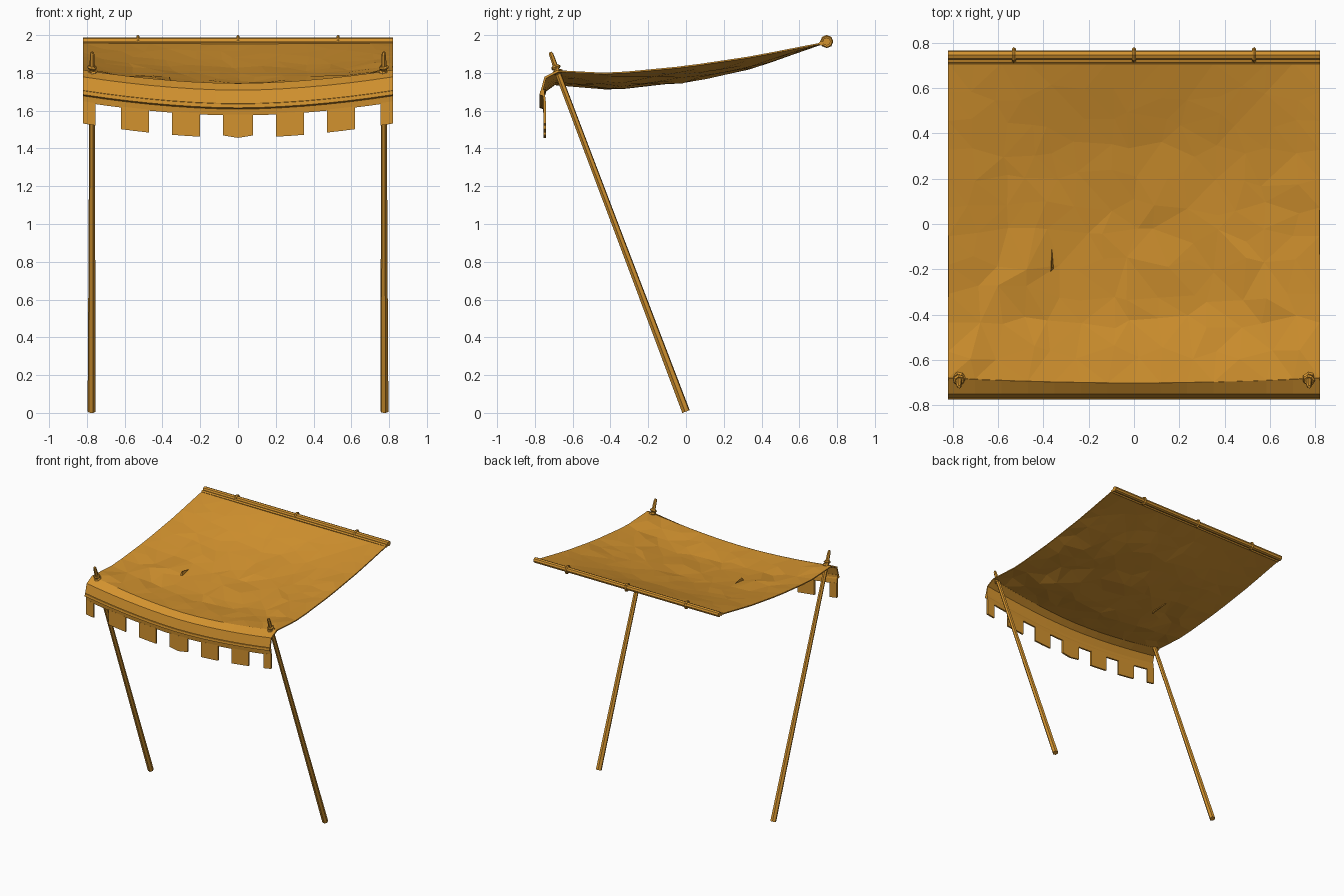
import bpy, bmesh, math, random
from mathutils import Vector

cube = bpy.data.objects.get("Cube")
if cube:
    bpy.data.objects.remove(cube, do_unlink=True)

random.seed(4)
HALF = 0.82

ochre = bpy.data.materials.new("ochre cloth and wood")
ochre.use_nodes = True
COLOUR = (0.65, 0.29, 0.028, 1)
ochre.diffuse_color = COLOUR
ochre.node_tree.nodes["Principled BSDF"].inputs["Base Color"].default_value = COLOUR


def add_object(name, bm):
    bmesh.ops.recalc_face_normals(bm, faces=bm.faces)
    mesh = bpy.data.meshes.new(name)
    bm.to_mesh(mesh)
    bm.free()
    obj = bpy.data.objects.new(name, mesh)
    bpy.context.collection.objects.link(obj)
    mesh.materials.append(ochre)
    return obj


def loft(name, rows, closed=False, triangulate=False):
    """Skin a list of equally long point rows."""
    bm = bmesh.new()
    grid = [[bm.verts.new(p) for p in row] for row in rows]
    n = len(grid[0])
    for a, b in zip(grid, grid[1:]):
        for i in range(n if closed else n - 1):
            j = (i + 1) % n
            bm.faces.new((a[i], a[j], b[j], b[i]))
    if closed:
        bm.faces.new(grid[0])
        bm.faces.new(grid[-1])
    if triangulate:
        bmesh.ops.triangulate(bm, faces=bm.faces)
    return add_object(name, bm)


def thicken(obj, amount):
    mod = obj.modifiers.new("thickness", "SOLIDIFY")
    mod.thickness = amount
    mod.offset = 0


def rod(name, path, sides=6):
    """Tapering rod through (point, radius) pairs."""
    axis = (path[-1][0] - path[0][0]).normalized()
    u = axis.orthogonal().normalized()
    v = axis.cross(u)
    angles = [math.tau * i / sides for i in range(sides)]
    return loft(name, [[p + r * (math.cos(a) * u + math.sin(a) * v) for a in angles]
                       for p, r in path], closed=True)


def sag(x):
    return 1 - min(1, abs(x) / HALF) ** 1.8


def interp(table, y):
    for (y0, a), (y1, b) in zip(table, table[1:]):
        if y <= y1:
            return a + (b - a) * (y - y0) / (y1 - y0)
    return table[-1][1]


# Canopy sheet: side edge height and depth of the sag along y
EDGE = [(-0.69, 1.81), (-0.4, 1.795), (0, 1.833), (0.35, 1.885), (0.71, 1.955)]
DEPTH = [(-0.69, 0.07), (-0.4, 0.078), (0, 0.078), (0.35, 0.06), (0.71, 0.004)]
COLS, ROWS = 14, 11
xs = [HALF * (2 * i / COLS - 1) for i in range(COLS + 1)]
rows = []
for j in range(ROWS + 1):
    row = []
    for i, x0 in enumerate(xs):
        x, y = x0, -0.69 + 1.40 * j / ROWS
        inner = 0 < i < COLS and 0 < j < ROWS
        if inner:
            x += random.uniform(-0.035, 0.035)
            y += random.uniform(-0.04, 0.04)
        z = interp(EDGE, y) - interp(DEPTH, y) * sag(x)
        if inner:
            z += random.uniform(-0.006, 0.006) * (1 if y < 0.25 else 0.3)
            # Tension folds running inward from the front corners
            t = (y + 0.69) / 0.7
            if t < 1:
                fold = abs(x) - (0.77 - 0.42 * t)
                z += 0.016 * math.exp(-(fold / 0.06) ** 2) * (1 - t * 0.6)
        if j == 0:
            y += 0.012 - 0.025 * sag(x)
        row.append((x, y, z))
    rows.append(row)
thicken(loft("canopy_sheet", rows, triangulate=True), 0.008)

# Small pinched crease in the sheet
bm = bmesh.new()
crease = [bm.verts.new(p) for p in ((-0.37, -0.22, 1.74), (-0.35, -0.2, 1.74),
                                    (-0.362, -0.05, 1.755), (-0.363, -0.19, 1.785))]
for tri in ((0, 1, 3), (1, 2, 3), (2, 0, 3), (0, 2, 1)):
    bm.faces.new([crease[k] for k in tri])
add_object("sheet_crease", bm)

# Valance: front edge folding over and hanging down
PROFILE = [(-0.685, 1.81), (-0.745, 1.775), (-0.762, 1.71), (-0.752, 1.68), (-0.748, 1.645)]
rows = []
for k, (y, z) in enumerate(PROFILE):
    rows.append([(x, y + (0.007 - 0.02 * sag(x) if k == 0 else 0), z - 0.07 * sag(x))
                 for x in xs])
thicken(loft("valance", rows), 0.012)

# Raised hem along the valance
HEM = [(-0.75, 1.712), (-0.772, 1.705), (-0.775, 1.685), (-0.75, 1.675)]
loft("valance_hem", [[(x, y, z - 0.07 * sag(x)) for y, z in HEM] for x in xs], closed=True)

# Hanging tabs under the valance
TABS = [(0.755, HALF), (0.47, 0.62), (0.20, 0.35), (-0.08, 0.08)]
TABS += [(-b, -a) for a, b in TABS[:3]]
for n, (lo, hi) in enumerate(TABS):
    cols = [lo, (lo + hi) / 2, hi]
    top = [(x, -0.748, 1.65 - 0.07 * sag(x)) for x in cols]
    bottom = [(x, -0.748, 1.532 - 0.076 * sag(x) + (0.012 if abs(x) == 0.08 else 0))
              for x in cols]
    thicken(loft(f"valance_tab_{n + 1}", [top, bottom]), 0.014)

# Rear rail with the cloth rolled round it
rod("rear_rail", [(Vector((-HALF, 0.745, 1.966)), 0.021),
                  (Vector((HALF, 0.745, 1.966)), 0.021)], sides=8)
rod("rear_rolled_hem", [(Vector((-HALF, 0.717, 1.957)), 0.013),
                        (Vector((HALF, 0.717, 1.957)), 0.013)])

# Rope rings round the rear rail
for n, x in enumerate((-0.53, 0, 0.53)):
    bpy.ops.mesh.primitive_torus_add(major_segments=8, minor_segments=5, major_radius=0.026,
                                     minor_radius=0.009, location=(x, 0.745, 1.966),
                                     rotation=(0, math.pi / 2, 0))
    ring = bpy.context.object
    ring.name = f"rail_ring_{n + 1}"
    ring.data.materials.append(ochre)

# Leaning posts with pointed tips and rope knots at the canopy corners
for side, name in ((1, "left"), (-1, "right")):
    foot = Vector((side * 0.775, 0.0, 0.007))
    neck = Vector((side * 0.772, -0.675, 1.79))
    tip = Vector((side * 0.772, -0.718, 1.91))
    rod(f"{name}_post", [(foot, 0.022), (foot.lerp(neck, 0.5), 0.018), (neck, 0.016)])
    rod(f"{name}_post_tip", [(neck, 0.016), (neck.lerp(tip, 0.9), 0.012), (tip, 0.008)])
    for k, t in enumerate((0.12, 0.32)):
        bpy.ops.mesh.primitive_torus_add(major_segments=7, minor_segments=5,
                                         major_radius=0.02 - 0.003 * k, minor_radius=0.01,
                                         location=neck.lerp(tip, t),
                                         rotation=(0.35, 0.15 * side * (1 - 2 * k), 0))
        knot = bpy.context.object
        knot.name = f"{name}_post_knot_{k + 1}"
        knot.data.materials.append(ochre)
